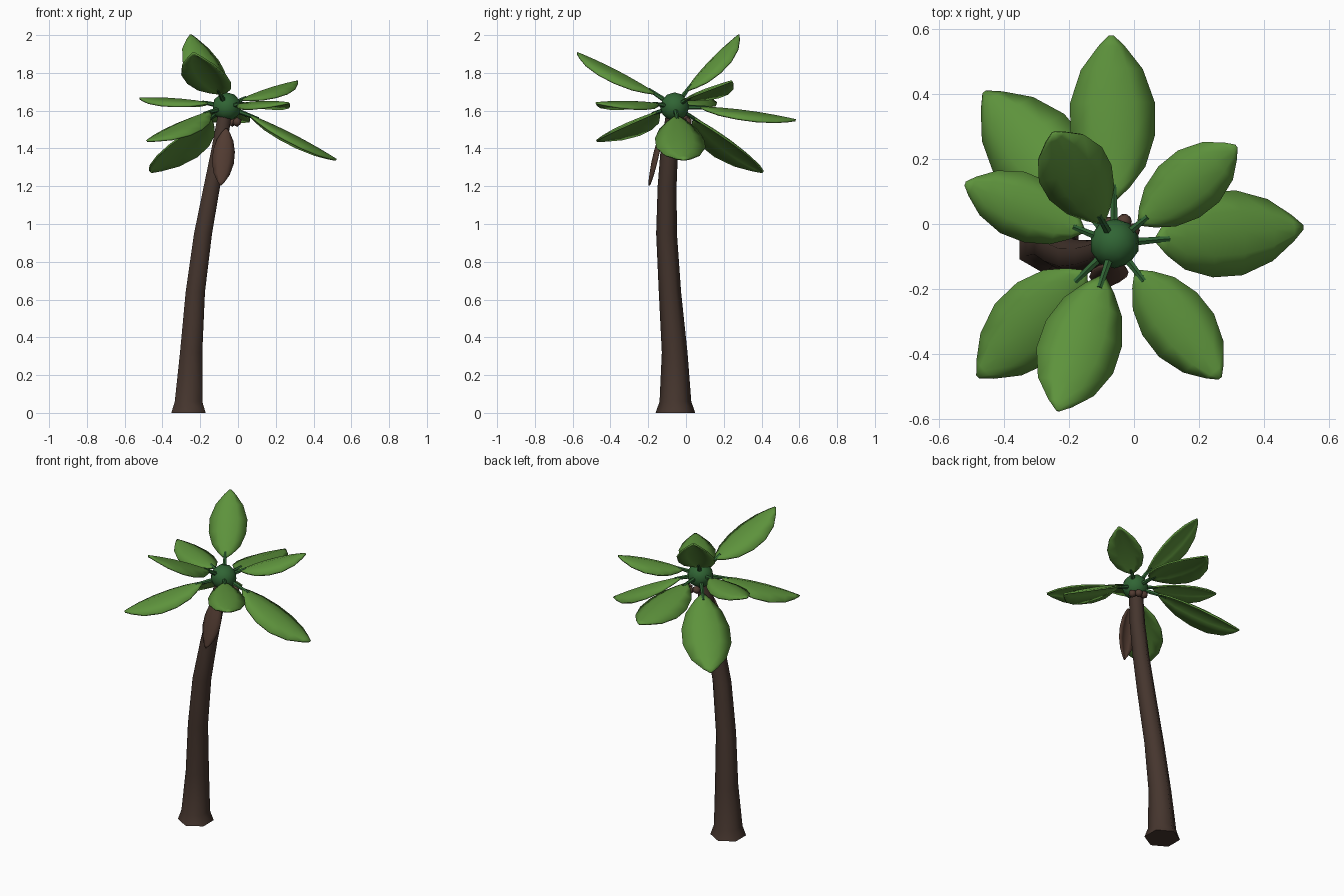
import bpy, bmesh, math
from mathutils import Vector, Matrix

if "Cube" in bpy.data.objects:
    bpy.data.objects.remove(bpy.data.objects["Cube"])


def material(name, rgb):
    m = bpy.data.materials.new(name)
    m.diffuse_color = (*rgb, 1)
    m.use_nodes = True
    m.node_tree.nodes["Principled BSDF"].inputs["Base Color"].default_value = m.diffuse_color
    return m


BARK = material("bark", (0.06, 0.036, 0.027))
LEAF = material("leaf_green", (0.11, 0.29, 0.045))
HEART = material("dark_green", (0.03, 0.13, 0.035))
DRY = material("dry_brown", (0.085, 0.045, 0.032))


def finish(bm, name, mat, angle=50):
    bmesh.ops.recalc_face_normals(bm, faces=bm.faces)
    me = bpy.data.meshes.new(name)
    bm.to_mesh(me)
    bm.free()
    me.materials.append(mat)
    ob = bpy.data.objects.new(name, me)
    bpy.context.collection.objects.link(ob)
    bpy.ops.object.select_all(action='DESELECT')
    ob.select_set(True)
    bpy.context.view_layer.objects.active = ob
    bpy.ops.object.shade_smooth_by_angle(angle=math.radians(angle))
    return ob


def ball(name, co, r, mat, sub):
    bm = bmesh.new()
    bmesh.ops.create_icosphere(bm, subdivisions=sub, radius=r,
                               matrix=Matrix.Translation(co))
    finish(bm, name, mat)


# Trunk: six-sided rings along a bent path (x, y, z, radius)
rings = [(-.262, -.056, 0, .105), (-.262, -.056, .06, .084), (-.248, -.06, .32, .068),
         (-.226, -.085, .64, .059), (-.185, -.103, .95, .055), (-.138, -.1, 1.2, .05),
         (-.1, -.088, 1.4, .046), (-.07, -.065, 1.58, .042)]
bm = bmesh.new()
loops = []
for x, y, z, r in rings:
    loops.append([bm.verts.new((x + r * math.sin(k * math.pi / 3),
                                y + r * math.cos(k * math.pi / 3), z)) for k in range(6)])
for a, b in zip(loops, loops[1:]):
    for k in range(6):
        bm.faces.new((a[k], a[(k + 1) % 6], b[(k + 1) % 6], b[k]))
bm.faces.new(loops[0])
bm.faces.new(loops[-1])
finish(bm, "trunk", BARK, 65)

# Crown heart
C = Vector((-.06, -.06, 1.62))
ball("crown_heart", C, .077, HEART, 2)

# Blade outline: (distance along leaf, half width), relative to leaf length
OUTLINE = [(.21, .012), (.27, .075), (.37, .15), (.52, .198), (.68, .2),
           (.84, .145), (.95, .06), (1, .008)]


def leaf(name, start, tip, mat, width=1, bow=.03, up=(0, 0, 1), stalk=True):
    start, tip = Vector(start), Vector(tip)
    d = tip - start
    n = d.length
    side = d.cross(Vector(up)).normalized()
    nrm = side.cross(d).normalized()
    bm = bmesh.new()
    rows = []
    for t, w in OUTLINE:
        mid = start + d * t + nrm * bow * n * 4 * t * (1 - t)
        hw = w * n * width
        rows.append([bm.verts.new(mid + side * hw * s - nrm * hw * .36 * abs(s) ** 1.5)
                     for s in (-1, -.5, 0, .5, 1)])
    for a, b in zip(rows, rows[1:]):
        for k in range(4):
            bm.faces.new((a[k], a[k + 1], b[k + 1], b[k]))
    ob = finish(bm, name, mat)
    m = ob.modifiers.new("thickness", 'SOLIDIFY')
    m.thickness = .01
    m.offset = 0
    # Stalk joining blade to the crown
    if stalk:
        t = .28
        end = start + d * t + nrm * bow * n * 4 * t * (1 - t)
        v = end - start
        bm = bmesh.new()
        bmesh.ops.create_cone(bm, cap_ends=True, segments=6, radius1=.016, radius2=.009,
                              depth=v.length,
                              matrix=Matrix.Translation((start + end) / 2)
                              @ v.to_track_quat('Z', 'Y').to_matrix().to_4x4())
        finish(bm, name + "_stalk", HEART)


# Leaves around the crown, by tip position
tips = [(-.07, .58, 1.55), (.315, .24, 1.755), (.52, -.01, 1.34), (.265, -.475, 1.64),
        (-.235, -.575, 1.905), (-.48, -.47, 1.44), (-.52, .125, 1.665),
        (-.46, .405, 1.275), (-.25, .28, 2.0)]
for i, p in enumerate(tips):
    leaf(f"leaf_{i + 1}", C, p, LEAF)

# Dry leaf hanging down in front of the trunk
leaf("dry_leaf", (-.055, -.09, 1.58), (-.092, -.195, 1.205), DRY,
     width=.72, bow=.05, up=(0, -1, 0), stalk=False)

# Small nuts under the crown at the back
for i, p in enumerate([(-.005, -.02, 1.54), (-.03, .008, 1.54), (-.075, .0, 1.55)]):
    ball(f"nut_{i + 1}", p, .026, DRY, 1)
